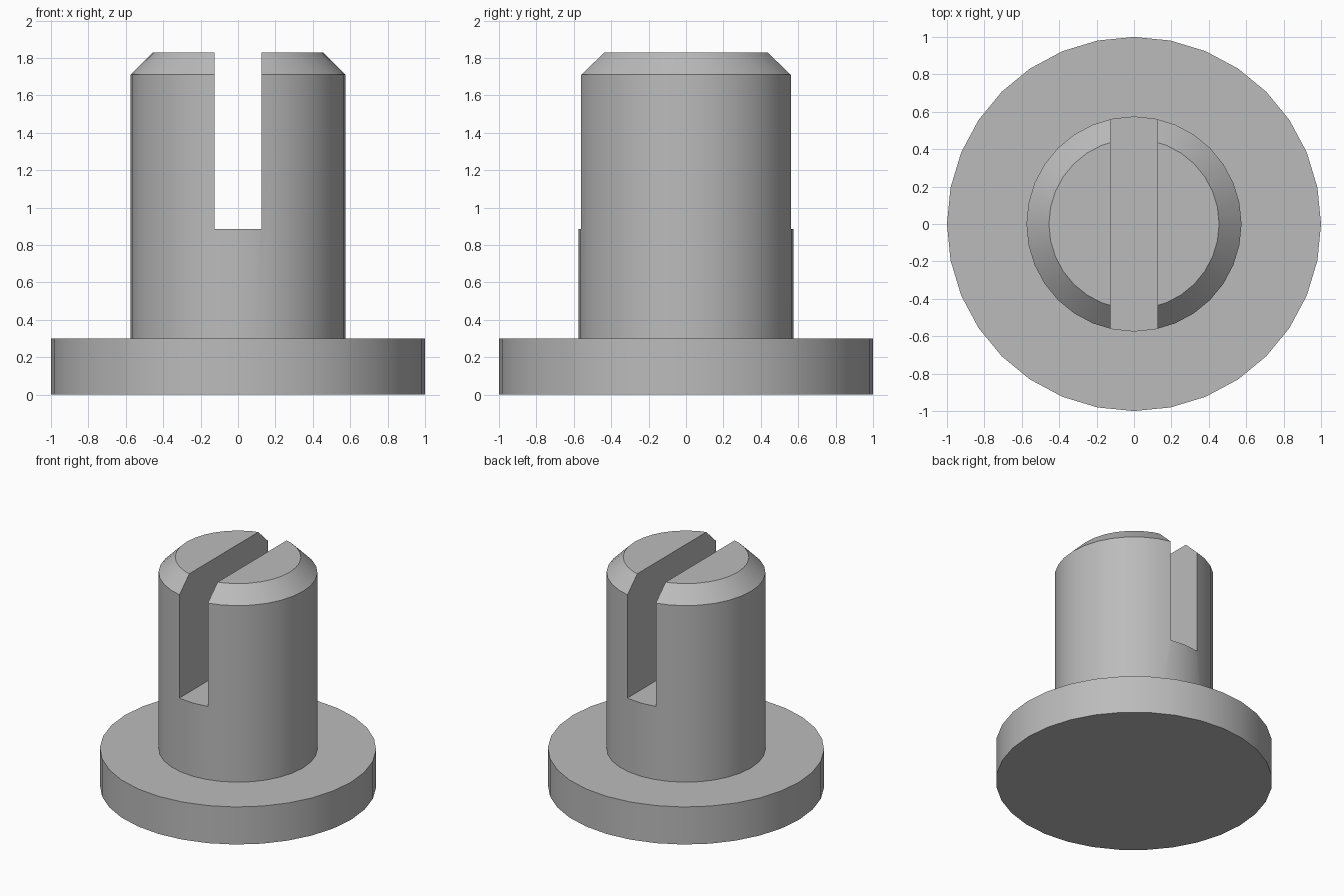
import bpy, bmesh, math

if "Cube" in bpy.data.objects:
    bpy.data.objects.remove(bpy.data.objects["Cube"])

SEGMENTS = 32

grey = bpy.data.materials.new("light grey")
grey.diffuse_color = (0.5, 0.5, 0.5, 1)
grey.use_nodes = True
grey.node_tree.nodes["Principled BSDF"].inputs["Base Color"].default_value = grey.diffuse_color


def lathe(name, profile):
    """Revolve (radius, z) points about z, capping both ends."""
    bm = bmesh.new()
    rings = []
    for r, z in profile:
        angles = [2 * math.pi * i / SEGMENTS for i in range(SEGMENTS)]
        rings.append([bm.verts.new((r * math.cos(a), r * math.sin(a), z)) for a in angles])
    for lo, hi in zip(rings, rings[1:]):
        for i in range(SEGMENTS):
            j = (i + 1) % SEGMENTS
            bm.faces.new((lo[i], lo[j], hi[j], hi[i]))
    bm.faces.new(rings[0][::-1])
    bm.faces.new(rings[-1])
    mesh = bpy.data.meshes.new(name)
    bm.to_mesh(mesh)
    bm.free()
    mesh.materials.append(grey)
    obj = bpy.data.objects.new(name, mesh)
    bpy.context.collection.objects.link(obj)
    return obj


# Round flange and chamfered pin, turned as one solid
pin = lathe("flanged_pin", [(1.0, 0), (1.0, 0.3), (0.575, 0.3),
                            (0.575, 1.71), (0.455, 1.83)])

# Slot running front to back through the top of the pin
bpy.ops.mesh.primitive_cube_add(size=1, location=(0, 0, 0.885 + 0.75))
cutter = bpy.context.object
cutter.name = "slot_cutter"
cutter.scale = (0.25, 2, 1.5)
cutter.data.materials.append(grey)
bpy.context.view_layer.update()

bpy.context.view_layer.objects.active = pin
slot = pin.modifiers.new("slot", 'BOOLEAN')
slot.operation = 'DIFFERENCE'
slot.solver = 'EXACT'
slot.object = cutter
bpy.ops.object.modifier_apply(modifier=slot.name)
bpy.data.objects.remove(cutter, do_unlink=True)

# Smooth round walls, crisp edges
bpy.ops.object.select_all(action='DESELECT')
pin.select_set(True)
bpy.ops.object.shade_smooth_by_angle(angle=math.radians(30))
